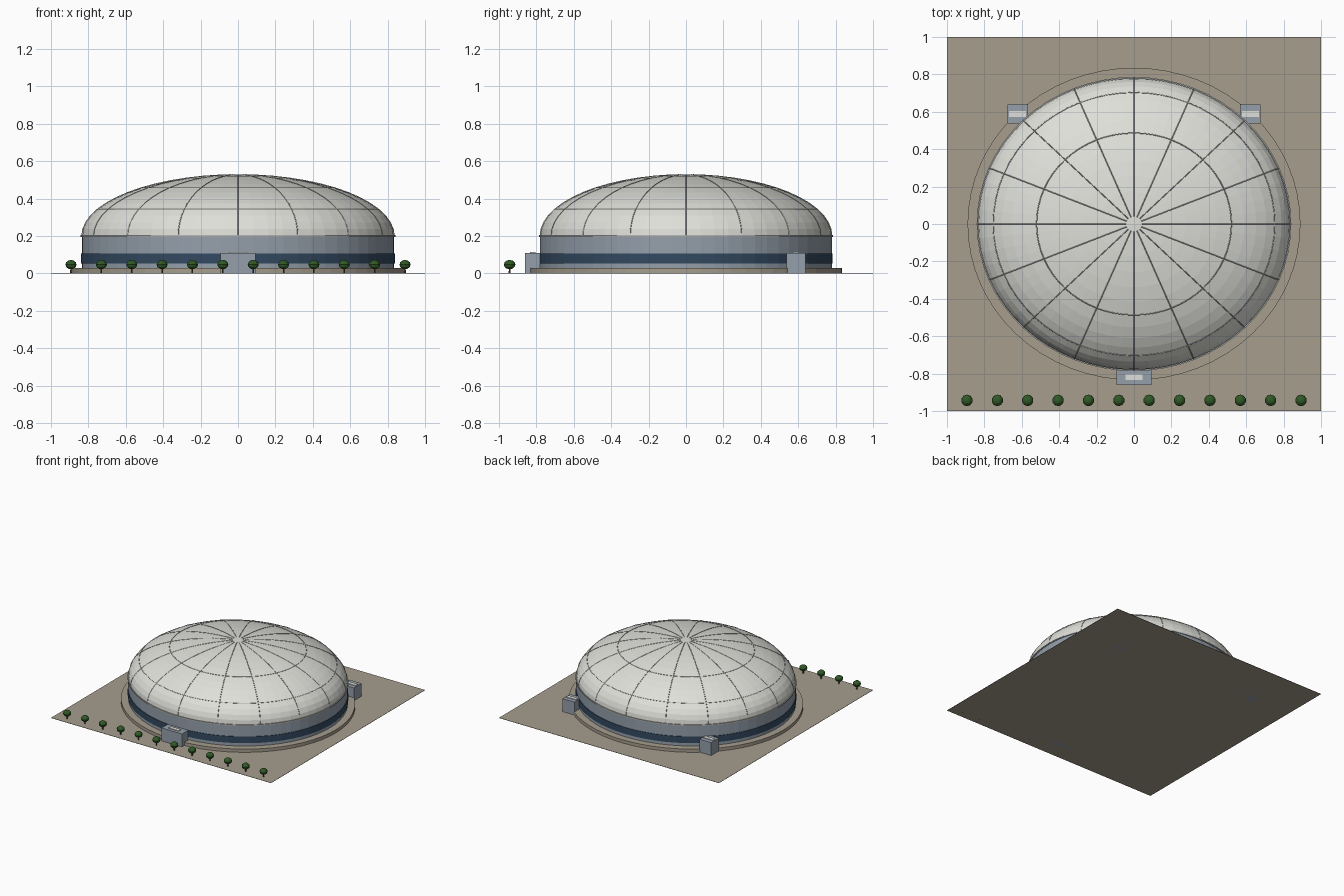
import bpy, bmesh, math
from mathutils import Matrix

cube = bpy.data.objects.get("Cube")
if cube:
    bpy.data.objects.remove(cube, do_unlink=True)

RX, RY = 0.835, 0.78          # dome half-axes
EAVE, RISE = 0.2, 0.328       # dome base and rise
SEGS, STEPS = 64, 14


def material(name, r, g, b):
    m = bpy.data.materials.new(name)
    m.use_nodes = True
    m.diffuse_color = (r, g, b, 1)
    m.node_tree.nodes["Principled BSDF"].inputs["Base Color"].default_value = (r, g, b, 1)
    return m


paving = material("paving", 0.38, 0.34, 0.27)
shell = material("dome_white", 0.74, 0.74, 0.70)
seam = material("seam_grey", 0.48, 0.48, 0.46)
cladding = material("wall_blue_grey", 0.30, 0.35, 0.41)
glass = material("dark_glass", 0.033, 0.068, 0.12)
leaves = material("leaf_green", 0.03, 0.10, 0.02)
bark = material("bark_brown", 0.10, 0.06, 0.03)


def finish(name, bm, mat):
    bmesh.ops.recalc_face_normals(bm, faces=bm.faces)
    me = bpy.data.meshes.new(name)
    bm.to_mesh(me)
    bm.free()
    me.materials.append(mat)
    ob = bpy.data.objects.new(name, me)
    bpy.context.collection.objects.link(ob)
    return ob


def box(name, x, y, z, sx, sy, sz, mat):
    """Box centred on x, y and standing on z."""
    bm = bmesh.new()
    bmesh.ops.create_cube(bm, size=1, matrix=Matrix.Translation((x, y, z + sz / 2))
                          @ Matrix.Diagonal((sx, sy, sz, 1)))
    return finish(name, bm, mat)


def drum(name, grow, z0, z1, mat):
    """Oval drum whose half-axes exceed the dome's by grow."""
    bm = bmesh.new()
    bmesh.ops.create_cone(bm, cap_ends=True, segments=SEGS, radius1=1, radius2=1, depth=1,
                          matrix=Matrix.Translation((0, 0, (z0 + z1) / 2))
                          @ Matrix.Diagonal((RX + grow, RY + grow, z1 - z0, 1)))
    return finish(name, bm, mat)


def on_dome(a, t):
    """Point on the dome at heading a and elevation t."""
    return (RX * math.cos(t) * math.cos(a), RY * math.cos(t) * math.sin(a),
            EAVE + RISE * math.sin(t))


def tube(name, paths, radius, mat, closed):
    cu = bpy.data.curves.new(name, "CURVE")
    cu.dimensions = "3D"
    cu.bevel_depth = radius
    cu.bevel_resolution = 0
    for path in paths:
        sp = cu.splines.new("POLY")
        sp.points.add(len(path) - 1)
        for p, co in zip(sp.points, path):
            p.co = (*co, 1)
        sp.use_cyclic_u = closed
    cu.materials.append(mat)
    ob = bpy.data.objects.new(name, cu)
    bpy.context.collection.objects.link(ob)
    return ob


# Site and walls
box("ground", 0, 0, 0, 2, 2, 0.002, paving)
drum("plinth", 0.055, 0, 0.028, paving)
drum("outer_wall", 0, 0.028, EAVE, cladding)
drum("window_band", 0.004, 0.053, 0.106, glass)
drum("eave_ring", 0.006, EAVE - 0.005, EAVE + 0.004, seam)

# Dome shell
turn = 2 * math.pi / SEGS
rise = math.pi / 2 / STEPS
bm = bmesh.new()
rows = [[bm.verts.new(on_dome(i * turn, j * rise)) for i in range(SEGS)] for j in range(STEPS)]
top = bm.verts.new(on_dome(0, math.pi / 2))
for i in range(SEGS):
    k = (i + 1) % SEGS
    for low, high in zip(rows, rows[1:]):
        bm.faces.new((low[i], low[k], high[k], high[i]))
    bm.faces.new((rows[-1][i], rows[-1][k], top))
finish("dome", bm, shell)

# Meridian ribs and two hoops
levels = [j * rise for j in range(STEPS)] + [(STEPS - 0.45) * rise]
ribs = [[on_dome(i * turn, t) for t in levels] for i in range(0, SEGS, 4)]
tube("dome_ribs", ribs, 0.0025, seam, False)
hoops = [[on_dome(i * turn, j * rise) for i in range(SEGS)] for j in (4, 8)]
tube("dome_hoops", hoops, 0.003, seam, True)

# Entrance blocks with roof lights
for name, x, y, w, d in (("front_entrance", 0, -0.82, 0.186, 0.08),
                         ("back_left_entrance", 0.622, 0.588, 0.108, 0.1),
                         ("back_right_entrance", -0.622, 0.588, 0.108, 0.1)):
    box(name, x, y, 0, w, d, 0.108, cladding)
    box(name + "_roof_light", x, y, 0.108, 0.09, 0.03, 0.005, shell)

# Row of trees along the front
for n in range(12):
    x = -0.893 + n * 1.786 / 11
    bm = bmesh.new()
    bmesh.ops.create_cone(bm, cap_ends=True, segments=6, radius1=0.005, radius2=0.004,
                          depth=0.035, matrix=Matrix.Translation((x, -0.943, 0.0175)))
    finish(f"tree_trunk_{n + 1}", bm, bark)
    bm = bmesh.new()
    bmesh.ops.create_uvsphere(bm, u_segments=10, v_segments=6, radius=1,
                              matrix=Matrix.Translation((x, -0.943, 0.047))
                              @ Matrix.Diagonal((0.031, 0.031, 0.025, 1)))
    finish(f"tree_crown_{n + 1}", bm, leaves)
